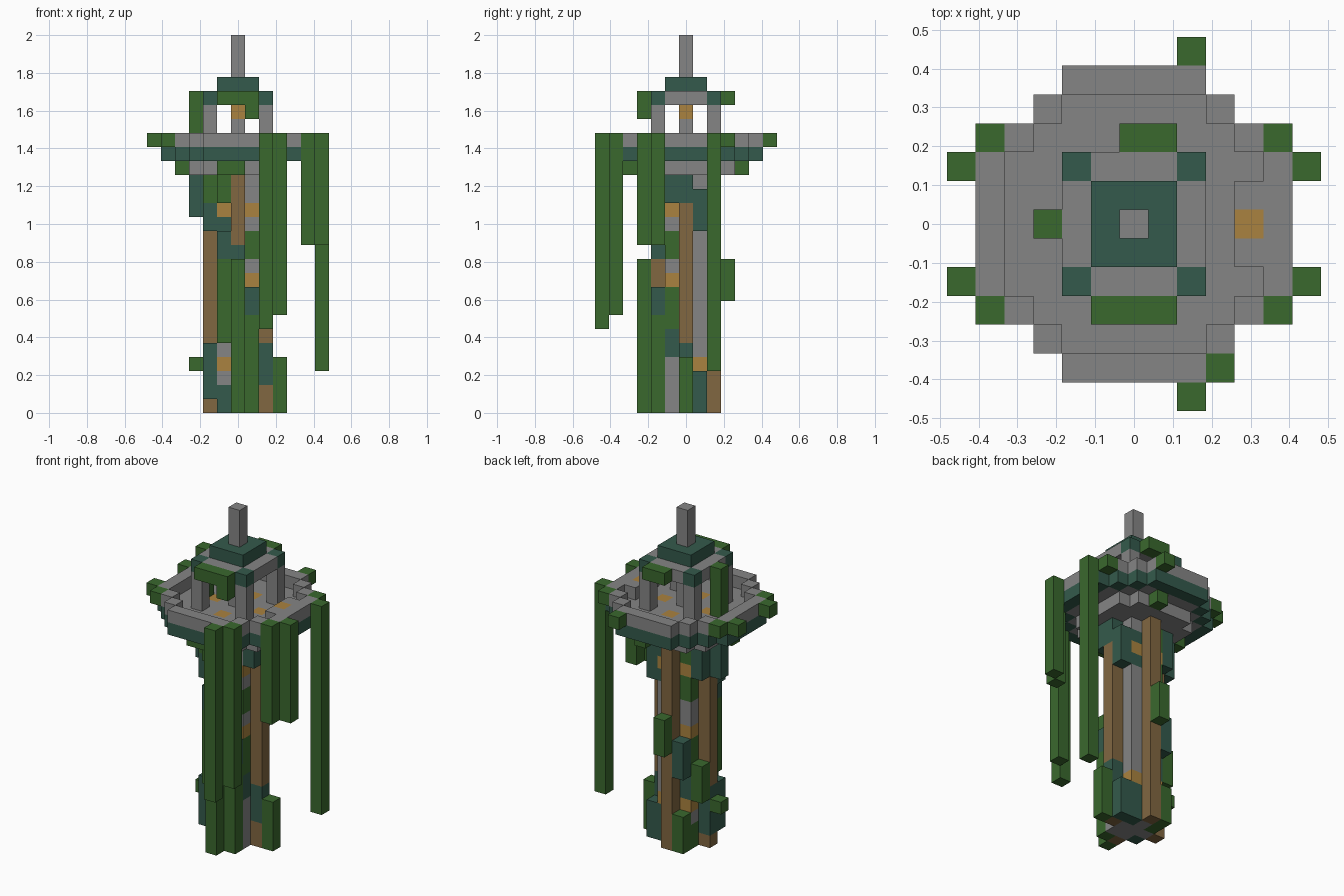
import bpy, bmesh
from mathutils import Vector

old = bpy.data.objects.get("Cube")
if old:
    bpy.data.objects.remove(old, do_unlink=True)

S = 2 / 27  # size of one block

# Colours, keyed by a letter used in the column strings
COLOURS = {
    "s": ("stone", (0.235, 0.235, 0.235)),
    "g": ("leaf_green", (0.042, 0.140, 0.027)),
    "t": ("mossy_teal", (0.034, 0.102, 0.072)),
    "b": ("timber", (0.220, 0.135, 0.053)),
    "o": ("lamp_amber", (0.400, 0.225, 0.050)),
}
KEYS = list(COLOURS)
MATS = []
for name, rgb in COLOURS.values():
    m = bpy.data.materials.new(name)
    m.use_nodes = True
    m.diffuse_color = (*rgb, 1)
    node = m.node_tree.nodes["Principled BSDF"]
    node.inputs["Base Color"].default_value = (*rgb, 1)
    node.inputs["Roughness"].default_value = 0.9
    MATS.append(m)

blocks = {}  # (x, y, layer) -> (part, colour letter)


def column(part, x, y, base, colours):
    """Stack blocks upward, one colour letter per layer."""
    for i, c in enumerate(colours):
        blocks[x, y, base + i] = (part, c)


def disc(part, layer, colour, reach, diagonal, hollow=False):
    """A flat layer with stepped corners, or just its rim."""
    for x in range(-reach, reach + 1):
        for y in range(-reach, reach + 1):
            far, total = max(abs(x), abs(y)), abs(x) + abs(y)
            rim = far == reach or total == diagonal
            if total <= diagonal and (rim or not hollow):
                column(part, x, y, layer, colour)


SIDES = [(1, 0), (-1, 0), (0, 1), (0, -1)]
CORNERS = [(1, 1), (1, -1), (-1, 1), (-1, -1)]

# Tower core
for x, y in SIDES + [(0, 0)]:
    column("tower_core", x, y, 0, "s" * 17)
column("tower_core", 1, -1, 0, "ssss" "tt" "ggg" "os" "gg" "soss")
column("tower_core", -1, -1, 0, "ttsos" "gggggg" "ttt" "ogg")
column("tower_core", 1, 1, 0, "ttto" "sssssssss" "tots")
column("tower_core", -1, 1, 0, "ggso" "tttgg" "oss" "ggogg")

# Timber posts on the four faces
column("timber_posts", 2, 0, 0, "bb" "ttt" + "b" * 10 + "tt")
column("timber_posts", -2, 0, 0, "b" "tttt" + "b" * 12)
column("timber_posts", 0, 2, 0, "b" * 17)
column("timber_posts", 0, -2, 0, "b" * 11 + "t" + "b" * 5)

# Moss and ivy clinging to the shaft
column("shaft_moss", 1, -2, 0, "ggggggg" "tt")
column("shaft_moss", -1, -2, 5, "gggggg" "tt")
column("shaft_moss", -1, -2, 15, "gg")
column("shaft_moss", 0, -3, 0, "g" * 11)
column("shaft_moss", 3, 0, 0, "gggg")
column("shaft_moss", 2, 1, 0, "ttt")
column("shaft_moss", 2, 1, 13, "ttt")
column("shaft_moss", 2, -1, 15, "tt")
column("shaft_moss", -2, -1, 1, "tttt")
column("shaft_moss", -2, -1, 13, "ttgg")
column("shaft_moss", -2, 1, 4, "ggg")
column("shaft_moss", -2, 1, 14, "ttt")
column("shaft_moss", -3, 0, 3, "g")
column("shaft_moss", -3, 0, 14, "ttt")
column("shaft_moss", 0, 3, 8, "ggg")
column("shaft_moss", -1, 2, 0, "ggg")
column("shaft_moss", -1, 2, 6, "ttt")

# Corbel under the platform with leaf tufts
disc("corbel", 17, "s", 3, 5)
for x, y in [(-4, 0), (-1, -4), (0, -4), (1, 4)]:
    column("corbel_leaves", x, y, 17, "g")

# Platform floor, mossy edge and parapet
disc("platform_floor", 18, "s", 5, 7)
disc("platform_edge", 18, "t", 5, 7, hollow=True)
disc("parapet", 19, "s", 5, 7, hollow=True)
for x, y in SIDES:
    column("platform_floor", 2 * x, 2 * y, 18, "o")
for y, c in zip((-1, 0, 1), "sos"):
    column("bench", 4, y, 19, c)

# Lantern room: corner pillars and central lamp
for x, y in CORNERS:
    column("pillars", 2 * x, 2 * y, 19, "sss")
column("lamp", 0, 0, 19, "sso")

# Roof and spire
disc("roof_eaves", 22, "s", 2, 4)
for x, y in CORNERS:
    column("roof_eaves", 2 * x, 2 * y, 22, "t")
disc("roof_cap", 23, "t", 1, 2)
column("spire", 0, 0, 24, "sss")

# Ivy on the roof
for x in (-1, 0, 1):
    column("roof_ivy", x, -3, 22, "g")
column("roof_ivy", 1, -3, 21, "g")
column("roof_ivy", 0, 3, 22, "g")
column("roof_ivy", 1, 3, 22, "g")
column("roof_ivy", -3, 0, 19, "gggg")

# Vines hanging from the parapet: position and length
for x, y, n in [(2, -6, 14), (3, -5, 13), (5, -3, 8), (6, -2, 8), (6, 2, 17),
                (5, 3, 1), (2, 6, 1), (-6, 2, 1), (-5, 3, 1), (-6, -2, 1),
                (-5, -3, 1)]:
    column("hanging_vines", x, y, 20 - n, "g" * n)


def build(part):
    """Mesh the exposed block faces of one part, merging flat areas."""
    bm = bmesh.new()
    for cell, (owner, c) in blocks.items():
        if owner != part:
            continue
        centre = Vector(cell) + Vector((0, 0, 0.5))
        for axis in range(3):
            for sign in (1, -1):
                n = Vector((0, 0, 0))
                n[axis] = sign
                if tuple(int(a + b) for a, b in zip(cell, n)) in blocks:
                    continue
                u = Vector((n.y, n.z, n.x))
                v = n.cross(u)
                quad = [(a, b) for a, b in ((1, 1), (-1, 1), (-1, -1), (1, -1))]
                f = bm.faces.new([bm.verts.new((centre + (n + u * a + v * b) / 2) * S)
                                  for a, b in quad])
                f.material_index = KEYS.index(c)
    bmesh.ops.remove_doubles(bm, verts=bm.verts[:], dist=S / 100)
    bmesh.ops.dissolve_limit(bm, angle_limit=0.01, verts=bm.verts[:],
                             edges=bm.edges[:], delimit={"MATERIAL"})
    mesh = bpy.data.meshes.new(part)
    bm.to_mesh(mesh)
    bm.free()
    for m in MATS:
        mesh.materials.append(m)
    bpy.context.collection.objects.link(bpy.data.objects.new(part, mesh))


for part in dict.fromkeys(owner for owner, c in blocks.values()):
    build(part)
